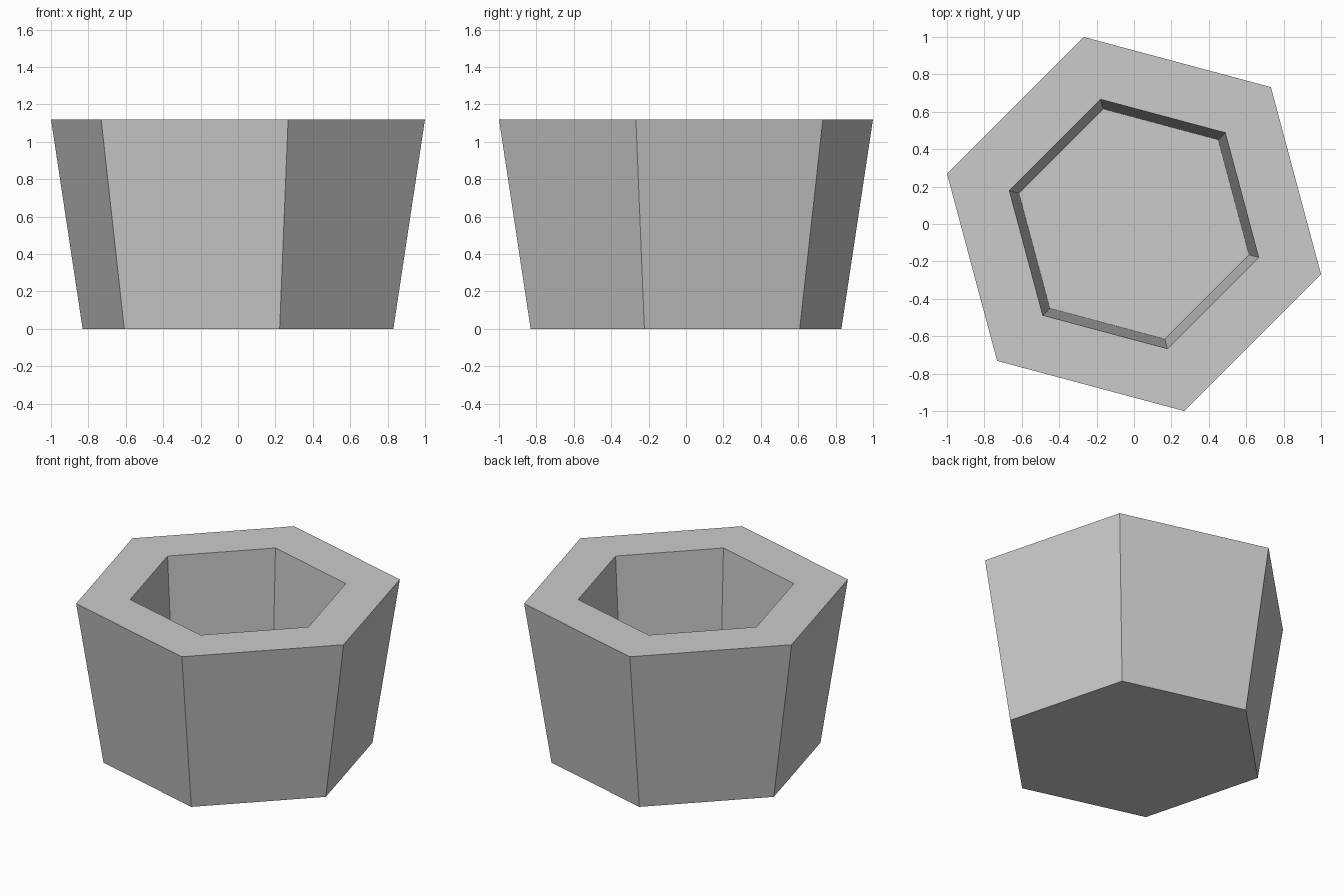
import bpy
import bmesh
from math import cos, sin, radians

cube = bpy.data.objects.get("Cube")
if cube:
    bpy.data.objects.remove(cube, do_unlink=True)

SIDES = 6
TURN = radians(45)

# Radius and height of each ring: base, outer rim, inner rim, cavity floor
PROFILE = [(0.86, 0.0), (1.035, 1.12), (0.69, 1.12), (0.637, 0.2)]


def make_material(name, color):
    mat = bpy.data.materials.new(name)
    mat.use_nodes = True
    mat.diffuse_color = color
    mat.node_tree.nodes["Principled BSDF"].inputs["Base Color"].default_value = color
    return mat


def add_ring(bm, radius, z):
    angles = [TURN + radians(360) * i / SIDES for i in range(SIDES)]
    return [bm.verts.new((radius * cos(a), radius * sin(a), z)) for a in angles]


# Tapered six-sided pot with a hollow
bm = bmesh.new()
rings = [add_ring(bm, r, z) for r, z in PROFILE]
for low, high in zip(rings, rings[1:]):
    for i in range(SIDES):
        j = (i + 1) % SIDES
        bm.faces.new((low[i], low[j], high[j], high[i]))

# Underside and cavity floor
bm.faces.new(rings[0][::-1])
bm.faces.new(rings[-1])
bmesh.ops.recalc_face_normals(bm, faces=bm.faces)

mesh = bpy.data.meshes.new("hexagonal_pot")
bm.to_mesh(mesh)
bm.free()
mesh.materials.append(make_material("light grey", (0.6, 0.6, 0.6, 1)))
pot = bpy.data.objects.new("hexagonal_pot", mesh)
bpy.context.collection.objects.link(pot)
